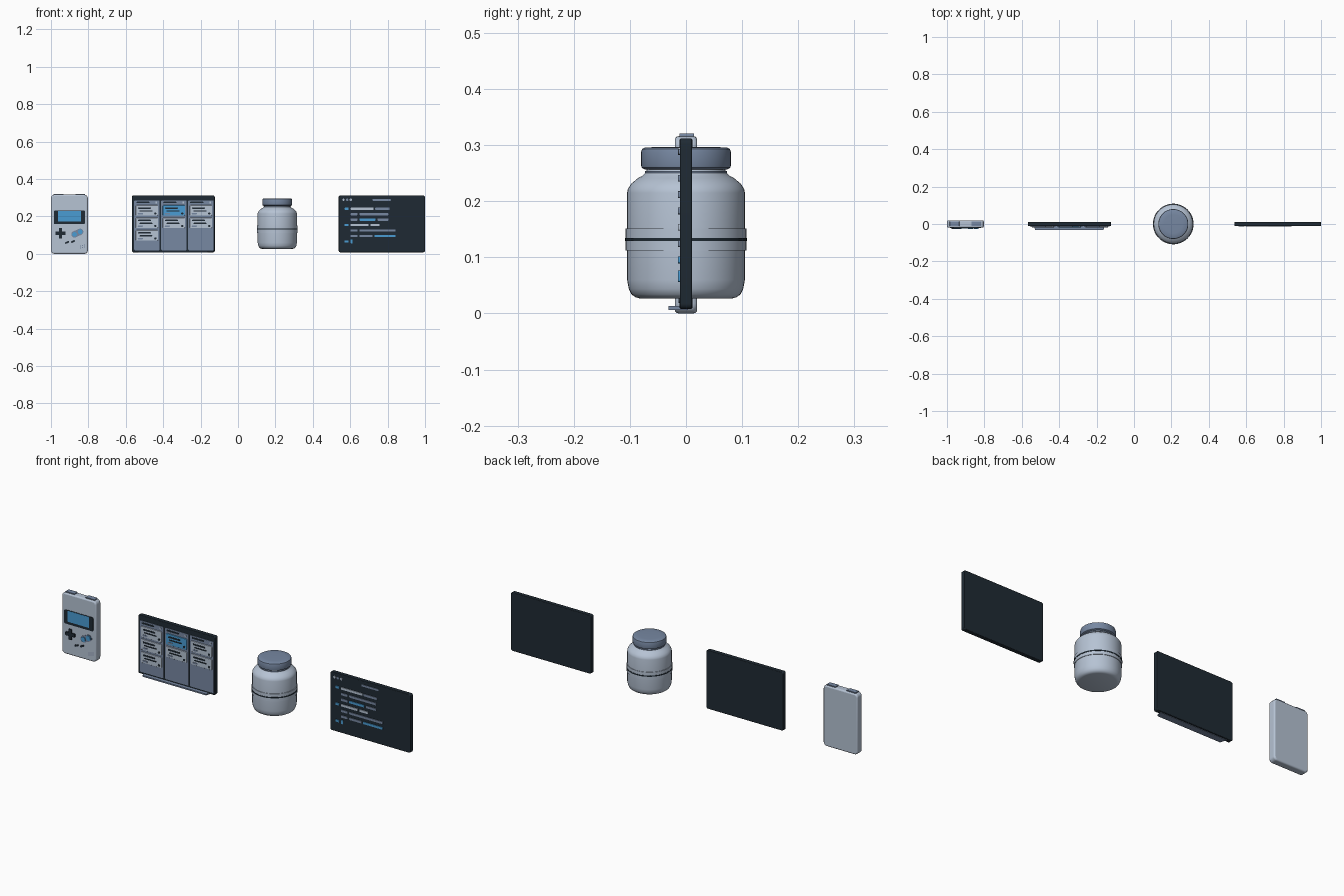
import bpy, bmesh, math
from mathutils import Matrix

if "Cube" in bpy.data.objects:
    bpy.data.objects.remove(bpy.data.objects["Cube"])


def material(name, hex_code):
    def lin(c):
        c /= 255
        return c / 12.92 if c <= 0.04045 else ((c + 0.055) / 1.055) ** 2.4
    m = bpy.data.materials.new(name)
    m.diffuse_color = [lin(int(hex_code[i:i + 2], 16)) for i in (0, 2, 4)] + [1]
    m.use_nodes = True
    m.node_tree.nodes["Principled BSDF"].inputs["Base Color"].default_value = m.diffuse_color
    return m


LIGHT = material("pale_grey_blue", "B6C3D4")
MID = material("slate_grey", "7788A2")
DARK = material("charcoal", "1F2A33")
BLUE = material("bright_blue", "4A9CD3")


def finish(name, bm, mat, bevel=0, smooth=True):
    bmesh.ops.recalc_face_normals(bm, faces=bm.faces)
    me = bpy.data.meshes.new(name)
    bm.to_mesh(me)
    bm.free()
    me.materials.append(mat)
    ob = bpy.data.objects.new(name, me)
    bpy.context.collection.objects.link(ob)
    if bevel:
        mod = ob.modifiers.new("edge", "BEVEL")
        mod.width, mod.segments = bevel, 3
        mod.limit_method, mod.angle_limit = "ANGLE", math.radians(50)
    if smooth:
        bpy.ops.object.select_all(action="DESELECT")
        ob.select_set(True)
        bpy.context.view_layer.objects.active = ob
        bpy.ops.object.shade_smooth_by_angle(angle=math.radians(35))
    return ob


def slab(name, cx, cz, w, h, y0, y1, mat, r=0.0, bevel=0, turn=0):
    """Upright rounded rectangle, thick along y from y0 (front) to y1."""
    bm = bmesh.new()
    pts = []
    r = min(r, w / 2 - 1e-4, h / 2 - 1e-4)
    for k, (sx, sz) in enumerate(((1, 1), (-1, 1), (-1, -1), (1, -1))):
        for s in range(6 if r > 0 else 1):
            a = math.pi / 2 * (k + s / 5)
            pts.append((sx * (w / 2 - r) + r * math.cos(a), sz * (h / 2 - r) + r * math.sin(a)))
    face = bm.faces.new([bm.verts.new((x, y0, z)) for x, z in pts])
    ext = bmesh.ops.extrude_face_region(bm, geom=[face])
    verts = [v for v in ext["geom"] if isinstance(v, bmesh.types.BMVert)]
    bmesh.ops.translate(bm, verts=verts, vec=(0, y1 - y0, 0))
    bm.transform(Matrix.Translation((cx, 0, cz)) @ Matrix.Rotation(turn, 4, "Y"))
    return finish(name, bm, mat, bevel)


def disc(name, cx, cz, r, y0, y1, mat):
    return slab(name, cx, cz, 2 * r, 2 * r, y0, y1, mat, r)


def lathe(name, cx, profile, mat, n=48):
    bm = bmesh.new()
    rings = []
    for r, z in profile:
        rings.append([bm.verts.new((cx + r * math.cos(2 * math.pi * i / n),
                                    r * math.sin(2 * math.pi * i / n), z)) for i in range(n)])
    for a, b in zip(rings, rings[1:]):
        for i in range(n):
            j = (i + 1) % n
            bm.faces.new((a[i], a[j], b[j], b[i]))
    bm.faces.new(rings[0])
    bm.faces.new(rings[-1])
    return finish(name, bm, mat)


# Handheld console
HX = -0.9015
slab("console_body", HX, 0.158, 0.197, 0.316, -0.02, 0.02, LIGHT, 0.018, 0.007)
for i, s in enumerate((-1, 1)):
    slab(f"shoulder_button_{i}", HX + s * 0.058, 0.316, 0.052, 0.01, -0.012, 0.014, MID, 0.003)
slab("screen_bezel", HX, 0.195, 0.166, 0.072, -0.0225, -0.018, DARK, 0.005)
slab("screen", HX, 0.201, 0.123, 0.057, -0.0238, -0.02, BLUE, 0.002)
slab("dpad_horizontal", -0.949, 0.11, 0.054, 0.018, -0.026, -0.018, DARK, 0.003)
slab("dpad_vertical", -0.949, 0.11, 0.018, 0.054, -0.0262, -0.018, DARK, 0.003)
slab("button_pad", -0.859, 0.111, 0.068, 0.034, -0.0212, -0.018, MID, 0.017, turn=-0.42)
disc("button_right", -0.844, 0.118, 0.0125, -0.026, -0.018, BLUE)
disc("button_left", -0.874, 0.104, 0.0125, -0.026, -0.018, BLUE)
for i, (x, z) in enumerate(((-0.914, 0.061), (-0.882, 0.066))):
    slab(f"menu_button_{i}", x, z, 0.023, 0.009, -0.0235, -0.018, DARK, 0.0045, turn=-0.42)
for i in range(3):
    for j in range(2):
        disc(f"speaker_hole_{i}_{j}", -0.842 + i * 0.011, 0.03 + j * 0.011 + i * 0.003,
             0.003, -0.0208, -0.018, MID)

# Task board
BX = -0.3455
slab("board_panel", BX, 0.16, 0.443, 0.304, -0.0115, 0.0115, DARK, 0.009, 0.003)
tray = slab("board_tray", BX, 0.0095, 0.385, 0.007, -0.031, 0.004, MID)
for v in tray.data.vertices:
    if v.co.y < -0.02:
        v.co.x = BX + (v.co.x - BX) * 0.95
CARDS = ((LIGHT, LIGHT, LIGHT), (BLUE, LIGHT), (LIGHT, LIGHT))
for c, cards in enumerate(CARDS):
    x = -0.487 + c * 0.1443
    slab(f"column_{c}", x, 0.1525, 0.136, 0.267, -0.0135, -0.01, MID, 0.005)
    slab(f"column_heading_{c}", x - 0.022, 0.2745, 0.07, 0.008, -0.0152, -0.012, DARK, 0.003)
    disc(f"column_count_{c}", x + 0.05, 0.2745, 0.005, -0.0152, -0.012, LIGHT)
    for k, mat in enumerate(cards):
        z = 0.232 - k * 0.0667
        n = f"{c}_{k}"
        slab(f"card_{n}", x, z, 0.12, 0.056, -0.018, -0.012, mat, 0.006, 0.0015)
        slab(f"card_title_{n}", x - 0.013, z + 0.013, 0.068, 0.008, -0.0198, -0.016, DARK, 0.003)
        slab(f"card_line_{n}", x - 0.005, z - 0.002, 0.07, 0.006, -0.0198, -0.016, DARK, 0.003)
        slab(f"card_tag_{n}", x - 0.035, z - 0.017, 0.028, 0.008, -0.0198, -0.016, MID, 0.003)
        disc(f"card_marker_{n}", x + 0.045, z - 0.016, 0.006, -0.0198, -0.016, DARK)

# Jar with lid
JX = 0.21
lathe("jar_body", JX, [(0.083, 0.027), (0.09, 0.029), (0.097, 0.034), (0.102, 0.044), (0.105, 0.06),
                       (0.105, 0.215), (0.1035, 0.222), (0.098, 0.231), (0.086, 0.241),
                       (0.077, 0.246), (0.072, 0.251), (0.07, 0.255), (0.07, 0.265)], LIGHT)
lathe("jar_band", JX, [(0.1, 0.112), (0.1075, 0.1125), (0.1075, 0.1515), (0.1, 0.152)], LIGHT)
lathe("jar_stripe", JX, [(0.1, 0.1285), (0.1088, 0.129), (0.1088, 0.1345), (0.1, 0.135)], DARK)
lathe("jar_collar", JX, [(0.06, 0.249), (0.0735, 0.25), (0.0735, 0.254), (0.06, 0.255)], MID)
lathe("jar_lid", JX, [(0.074, 0.257), (0.079, 0.26), (0.08, 0.264), (0.08, 0.288),
                      (0.0785, 0.293), (0.074, 0.2955), (0.05, 0.297)], MID)

# Terminal window
slab("terminal_panel", 0.769, 0.16, 0.462, 0.304, -0.011, 0.011, DARK, 0.01, 0.003)
for i in range(3):
    disc(f"window_button_{i}", 0.564 + i * 0.0195, 0.289, 0.0065, -0.014, -0.009, (LIGHT, MID, LIGHT)[i])
slab("window_title", 0.768, 0.288, 0.098, 0.01, -0.0135, -0.009, MID, 0.004)
L, M, B = LIGHT, MID, BLUE
ROWS = (((0.57, 0.592, B), (0.602, 0.725, L), (0.733, 0.81, M)),
        ((0.602, 0.639, M), (0.65, 0.804, M)),
        ((0.602, 0.639, M), (0.65, 0.735, B), (0.746, 0.804, M)),
        ((0.57, 0.592, B), (0.602, 0.698, L), (0.709, 0.757, L)),
        ((0.602, 0.639, M), (0.65, 0.842, M)),
        ((0.602, 0.639, M), (0.65, 0.72, M), (0.73, 0.842, B)),
        ((0.57, 0.592, B), (0.602, 0.613, B)))
for i, row in enumerate(ROWS):
    z = 0.241 - i * 0.0291
    for j, (a, b, mat) in enumerate(row):
        h = 0.02 if b - a < 0.015 else 0.012
        slab(f"text_line_{i}_{j}", (a + b) / 2, z, b - a, h, -0.0145, -0.009, mat, 0.003)
